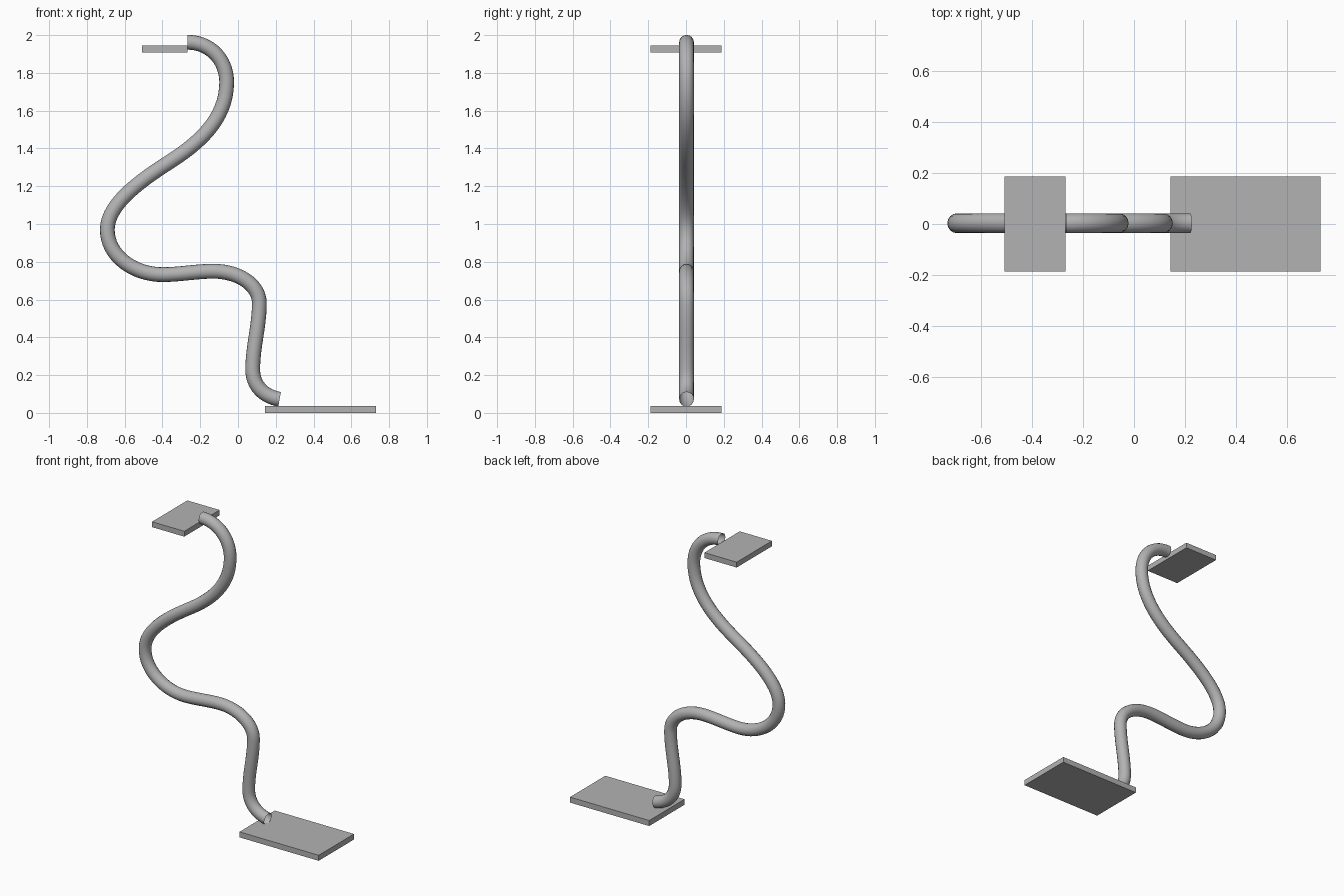
import bpy
from mathutils import Vector

if "Cube" in bpy.data.objects:
    bpy.data.objects.remove(bpy.data.objects["Cube"])

grey = bpy.data.materials.new("plain grey")
grey.diffuse_color = (0.45, 0.45, 0.45, 1)
grey.use_nodes = True
grey.node_tree.nodes["Principled BSDF"].inputs["Base Color"].default_value = grey.diffuse_color


def plate(name, x0, x1, z0, z1, half_depth=0.187):
    bpy.ops.mesh.primitive_cube_add(size=1, location=((x0 + x1) / 2, 0, (z0 + z1) / 2))
    ob = bpy.context.object
    ob.name = name
    ob.scale = (x1 - x0, 2 * half_depth, z1 - z0)
    bpy.ops.object.transform_apply(location=False, rotation=False, scale=True)
    ob.data.materials.append(grey)


# Flat plates at both ends
plate("base_plate", 0.142, 0.73, 0.0, 0.037)
plate("top_plate", -0.507, -0.268, 1.908, 1.944)

# Winding tube: x, z, tangent x, tangent z, handle length in, handle length out
path = [
    (-0.267, 1.962, 1, 0, 0.1, 0.12),
    (-0.060, 1.750, 0, -1, 0.12, 0.20),
    (-0.360, 1.330, -0.84, -0.54, 0.17, 0.17),
    (-0.692, 0.970, 0, -1, 0.14, 0.14),
    (-0.400, 0.732, 1, 0, 0.15, 0.09),
    (-0.130, 0.750, 1, 0, 0.09, 0.13),
    (0.113, 0.580, 0, -1, 0.10, 0.12),
    (0.078, 0.230, 0, -1, 0.12, 0.09),
    (0.220, 0.072, 0.985, -0.17, 0.08, 0.1),
]
curve = bpy.data.curves.new("tube", "CURVE")
curve.dimensions = "3D"
curve.bevel_depth = 0.039
curve.bevel_resolution = 6
curve.resolution_u = 16
curve.use_fill_caps = False
spline = curve.splines.new("BEZIER")
spline.bezier_points.add(len(path) - 1)
for bp, (x, z, tx, tz, h_in, h_out) in zip(spline.bezier_points, path):
    p, t = Vector((x, 0.003, z)), Vector((tx, 0, tz)).normalized()
    bp.handle_left_type = bp.handle_right_type = "FREE"
    bp.co, bp.handle_left, bp.handle_right = p, p - t * h_in, p + t * h_out

# Open-ended smooth mesh tube
tube = bpy.data.objects.new("tube", curve)
bpy.context.collection.objects.link(tube)
bpy.ops.object.select_all(action="DESELECT")
tube.select_set(True)
bpy.context.view_layer.objects.active = tube
bpy.ops.object.convert(target="MESH")
tube = bpy.context.object
tube.name = "winding_tube"
tube.data.materials.clear()
tube.data.materials.append(grey)
bpy.ops.object.shade_smooth_by_angle()
